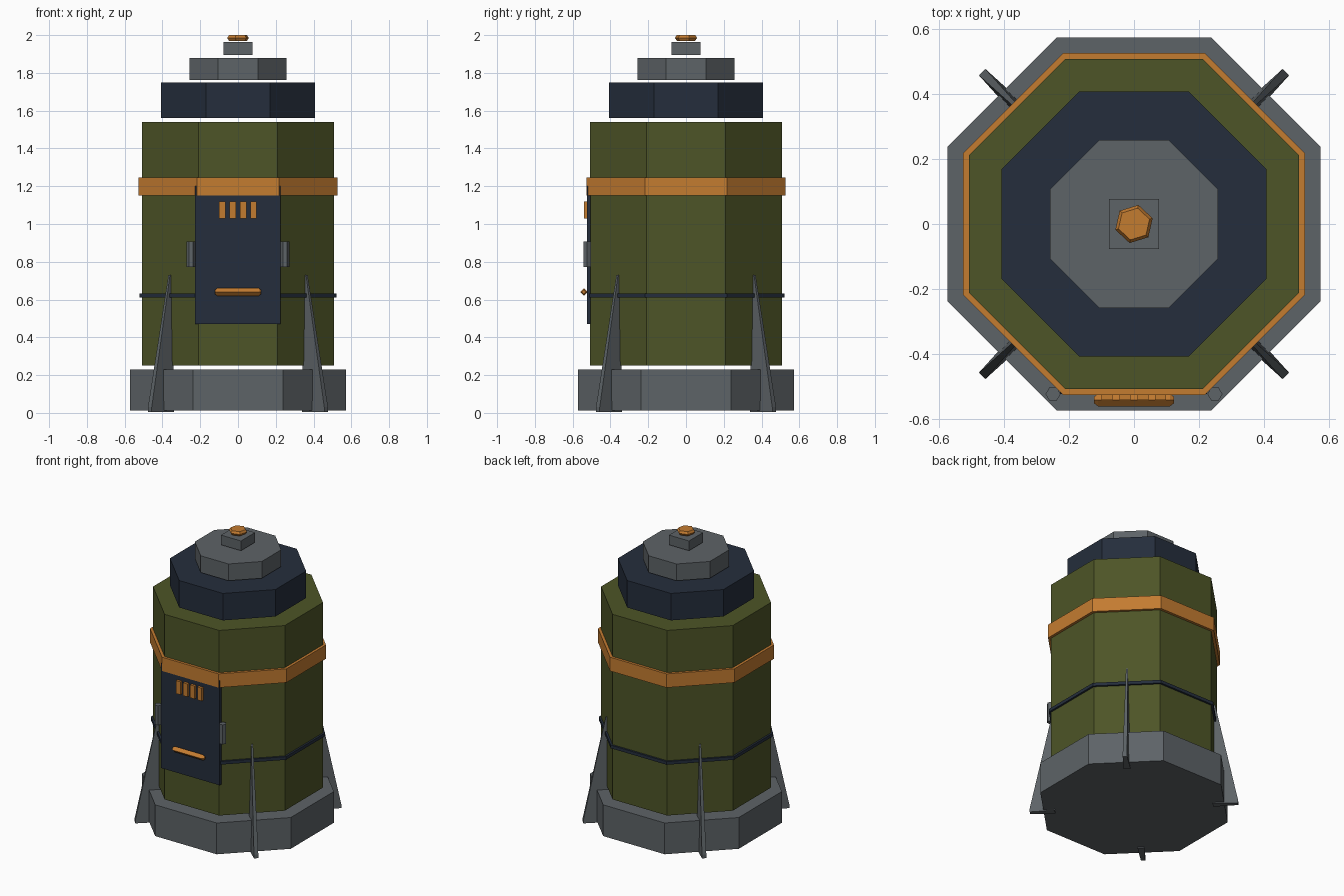
import bpy, bmesh
from math import cos, sin, pi, radians
from mathutils import Matrix, Vector

if "Cube" in bpy.data.objects:
    bpy.data.objects.remove(bpy.data.objects["Cube"])


def mat(name, rgb):
    m = bpy.data.materials.new(name)
    m.diffuse_color = (*rgb, 1)
    m.use_nodes = True
    m.node_tree.nodes["Principled BSDF"].inputs["Base Color"].default_value = m.diffuse_color
    return m


OLIVE = mat("olive", (0.075, 0.09, 0.02))
NAVY = mat("navy", (0.018, 0.027, 0.045))
ORANGE = mat("orange", (0.55, 0.2, 0.03))
GREY = mat("grey", (0.11, 0.125, 0.135))


def finish(name, bm, material):
    bmesh.ops.recalc_face_normals(bm, faces=bm.faces)
    me = bpy.data.meshes.new(name)
    bm.to_mesh(me)
    bm.free()
    ob = bpy.data.objects.new(name, me)
    me.materials.append(material)
    bpy.context.collection.objects.link(ob)
    return ob


def lathe(name, profile, material, sides=8, turn=pi / 8, closed=False, place=Matrix()):
    """Sweep (radius, z) points round z; capped solid, or a ring when closed."""
    bm = bmesh.new()
    rings = [[bm.verts.new(place @ Vector((r * cos(turn + 2 * pi * i / sides),
                                           r * sin(turn + 2 * pi * i / sides), z)))
              for i in range(sides)] for r, z in profile]
    pairs = list(zip(rings, rings[1:]))
    if closed:
        pairs.append((rings[-1], rings[0]))
    else:
        bm.faces.new(rings[0])
        bm.faces.new(rings[-1])
    for a, b in pairs:
        for i in range(sides):
            j = (i + 1) % sides
            bm.faces.new((a[i], a[j], b[j], b[i]))
    return finish(name, bm, material)


def octagon(name, flat, z0, z1, material):
    r = flat / cos(pi / 8)
    return lathe(name, [(r, z0), (r, z1)], material)


def band(name, inner, outer, z0, z1, material):
    a, b = inner / cos(pi / 8), outer / cos(pi / 8)
    return lathe(name, [(a, z0), (b, z0), (b, z1), (a, z1)], material, closed=True)


def box(name, x, y, z, material):
    bm = bmesh.new()
    size = [b - a for a, b in (x, y, z)]
    mid = [(a + b) / 2 for a, b in (x, y, z)]
    bmesh.ops.create_cube(bm, size=1, matrix=Matrix.Translation(mid) @ Matrix.Diagonal((*size, 1)))
    return finish(name, bm, material)


# Stacked octagonal shells, with narrow gaps between tiers
octagon("base_plinth", 0.573, 0.012, 0.23, GREY)
octagon("main_body", 0.508, 0.25, 1.54, OLIVE)
octagon("upper_tier", 0.407, 1.56, 1.748, NAVY)
octagon("cap_tier", 0.258, 1.763, 1.88, GREY)
box("beacon_mount", (-0.077, 0.077), (-0.077, 0.077), (1.895, 1.963), GREY)
lathe("beacon", [(0.05, 1.97), (0.06, 1.985), (0.05, 2.0)], ORANGE, sides=6, turn=0.3)

# Bands round the body
band("upper_band", 0.5, 0.526, 1.15, 1.246, ORANGE)
band("lower_band", 0.5, 0.521, 0.61, 0.632, NAVY)

# Front door with vents, hinges and handle
box("door", (-0.228, 0.225), (-0.523, -0.505), (0.47, 1.2), NAVY)
for i in range(4):
    x = -0.083 + 0.055 * i
    box(f"vent_slat_{i}", (x - 0.017, x + 0.017), (-0.541, -0.522), (1.03, 1.12), ORANGE)
for side, s in (("left", -1), ("right", 1)):
    lathe(f"hinge_{side}", [(0.023, 0.772), (0.023, 0.908)], GREY, sides=6, turn=0,
          place=Matrix.Translation((0.249 * s, -0.523, 0)))
lathe("door_handle", [(0.01, -0.123), (0.02, -0.11), (0.02, 0.11), (0.01, 0.123)], ORANGE,
      sides=4, turn=0,
      place=Matrix.Translation((0, -0.541, 0.64)) @ Matrix.Rotation(pi / 2, 4, 'Y'))

# Four tapering fins on the diagonal faces
for k in range(4):
    bm = bmesh.new()
    turn = Matrix.Rotation(radians(45 + 90 * k), 4, 'Z')
    sides = [[bm.verts.new(turn @ Vector((r, s * t, z)))
              for r, z, t in ((0.5, 0.005, 0.022), (0.66, 0.005, 0.014), (0.66, 0.03, 0.014),
                              (0.515, 0.73, 0.006), (0.5, 0.73, 0.006))]
             for s in (-1, 1)]
    for f in sides:
        bm.faces.new(f)
    for i in range(5):
        j = (i + 1) % 5
        bm.faces.new((sides[0][i], sides[0][j], sides[1][j], sides[1][i]))
    finish(f"fin_{k}", bm, GREY)
